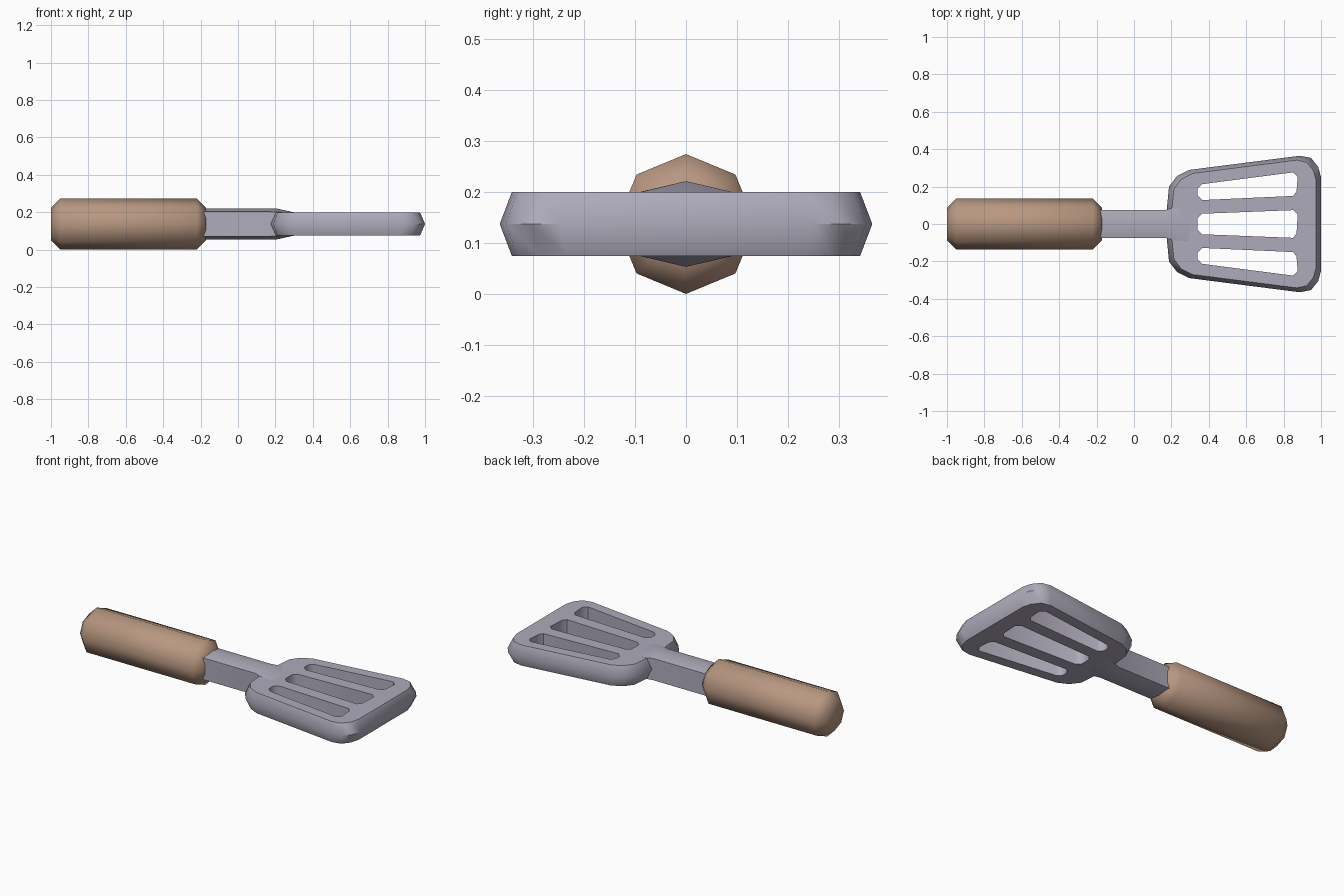
import bpy, bmesh, math

cube = bpy.data.objects.get("Cube")
if cube:
    bpy.data.objects.remove(cube)

MID = 0.137  # height of the centre line


def material(name, colour):
    mat = bpy.data.materials.new(name)
    mat.use_nodes = True
    mat.diffuse_color = colour
    mat.node_tree.nodes["Principled BSDF"].inputs["Base Color"].default_value = colour
    return mat


steel = material("grey steel", (0.43, 0.41, 0.50, 1))
wood = material("brown wood", (0.48, 0.31, 0.22, 1))


def finish(bm, name, mat):
    bmesh.ops.recalc_face_normals(bm, faces=bm.faces)
    mesh = bpy.data.meshes.new(name)
    bm.to_mesh(mesh)
    bm.free()
    obj = bpy.data.objects.new(name, mesh)
    bpy.context.collection.objects.link(obj)
    mesh.materials.append(mat)
    bpy.ops.object.select_all(action="DESELECT")
    obj.select_set(True)
    bpy.context.view_layer.objects.active = obj
    bpy.ops.object.shade_smooth_by_angle(angle=math.radians(50))
    return obj


def add_loop(bm, points):
    return [bm.verts.new(p) for p in points]


def bridge(bm, a, b):
    for i in range(len(a)):
        j = (i + 1) % len(a)
        bm.faces.new((a[i], a[j], b[j], b[i]))


def loft(name, sections, mat):
    """Skin a list of equal-sized cross-sections and cap both ends."""
    bm = bmesh.new()
    loops = [add_loop(bm, s) for s in sections]
    for a, b in zip(loops, loops[1:]):
        bridge(bm, a, b)
    bm.faces.new(loops[0])
    bm.faces.new(loops[-1])
    return finish(bm, name, mat)


# Handle: chamfered octagonal grip
def octagon(x, r):
    turns = [math.tau * i / 8 for i in range(8)]
    return [(x, r * math.sin(t), MID + r * math.cos(t)) for t in turns]


loft("handle", [octagon(x, r) for x, r in
                ((-1, 0.087), (-0.95, 0.137), (-0.22, 0.137), (-0.17, 0.087))], wood)


# Shaft: ridged bar that flattens and widens into the blade
def ridged(x, width, side, ridge):
    half = [(width, -side), (width, side), (0, ridge)]
    ring = half + [(-y, -z) for y, z in half]
    return [(x, y, MID + z) for y, z in ring]


loft("shaft", [ridged(-0.21, 0.075, 0.066, 0.084), ridged(0.17, 0.075, 0.066, 0.084),
               ridged(0.2, 0.085, 0.064, 0.084), ridged(0.3, 0.1, 0.06, 0.062)], steel)

# Blade: flared plate with a pointed rim and three slots
THICK = 0.0625
half = [(0.175, 0.075), (0.187, 0.2), (0.23, 0.257), (0.294, 0.289),
        (0.888, 0.365), (0.947, 0.353), (0.985, 0.305), (1, 0.25)]
outline = half + [(x, -y) for x, y in reversed(half)]


def rim(z, inset):
    centre = 0.59
    return [(centre + (x - centre) * (1 - inset), y * (1 - inset), MID + z)
            for x, y in outline]


def slot(low_a, high_a, low_b, high_b, x0=0.34, x1=0.875, cut=0.024):
    """Tapered slot with cut corners, given its y range at each end."""
    return [(x0, low_a + cut), (x0 + cut, low_a), (x1 - cut, low_b),
            (x1 - cut / 4, low_b + cut), (x1, high_b - cut), (x1 - cut, high_b),
            (x0 + cut, high_a), (x0, high_a - cut)]


side_slot = slot(0.128, 0.213, 0.15, 0.276)
slots = [slot(-0.055, 0.055, -0.074, 0.074), side_slot, [(x, -y) for x, y in side_slot]]

bm = bmesh.new()
rims = [add_loop(bm, rim(z, i)) for z, i in ((-THICK, 0.065), (0, 0), (THICK, 0.065))]
bridge(bm, rims[0], rims[1])
bridge(bm, rims[1], rims[2])
lower, upper = [rims[0]], [rims[2]]
for s in slots:
    a, b = [add_loop(bm, [(x, y, MID + z) for x, y in s]) for z in (-THICK, THICK)]
    bridge(bm, a, b)
    lower.append(a)
    upper.append(b)
for loops in (lower, upper):
    edges = [bm.edges.get((l[i - 1], l[i])) for l in loops for i in range(len(l))]
    bmesh.ops.triangle_fill(bm, edges=edges, use_beauty=True, use_dissolve=False)
finish(bm, "blade", steel)
